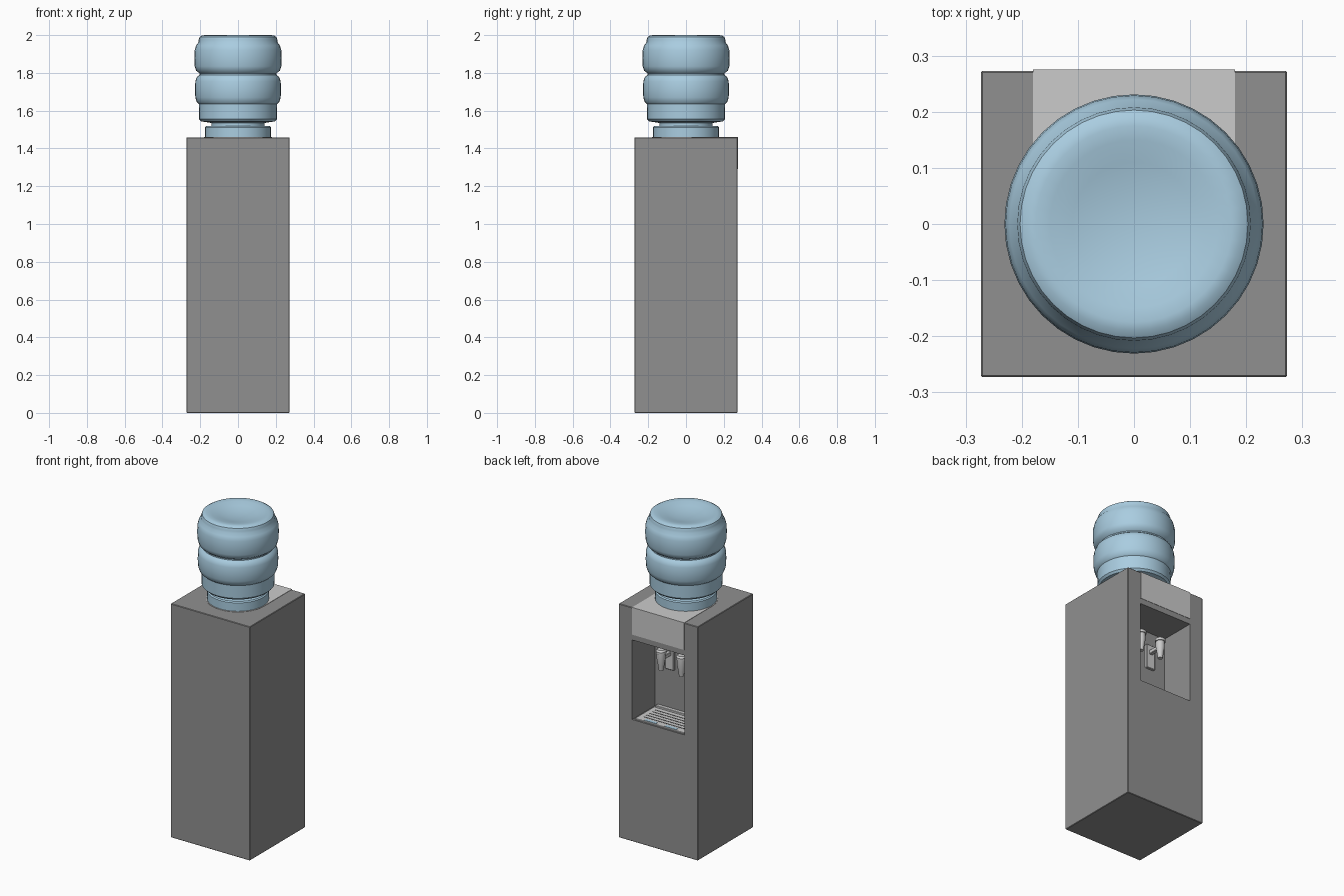
import bpy, bmesh, math
from mathutils import Matrix, Vector

if "Cube" in bpy.data.objects:
    bpy.data.objects.remove(bpy.data.objects["Cube"], do_unlink=True)


def material(name, rgb):
    m = bpy.data.materials.new(name)
    m.use_nodes = True
    m.diffuse_color = (*rgb, 1)
    m.node_tree.nodes["Principled BSDF"].inputs["Base Color"].default_value = (*rgb, 1)
    return m


GREY = material("cabinet grey", (0.28, 0.28, 0.28))
LIGHT = material("light grey", (0.6, 0.6, 0.6))
BLUE = material("water blue", (0.40, 0.61, 0.75))
DARK = material("slot dark grey", (0.12, 0.12, 0.12))


def finish(name, bm, mat, smooth=False):
    bmesh.ops.recalc_face_normals(bm, faces=bm.faces)
    mesh = bpy.data.meshes.new(name)
    bm.to_mesh(mesh)
    bm.free()
    obj = bpy.data.objects.new(name, mesh)
    bpy.context.collection.objects.link(obj)
    mesh.materials.append(mat)
    bpy.ops.object.select_all(action="DESELECT")
    obj.select_set(True)
    bpy.context.view_layer.objects.active = obj
    if smooth:
        bpy.ops.object.shade_smooth_by_angle(angle=math.radians(35))
    return obj


def box(name, low, high, mat, bevel=0):
    bm = bmesh.new()
    low, high = Vector(low), Vector(high)
    bmesh.ops.create_cube(bm, size=1, matrix=Matrix.Translation((low + high) / 2)
                          @ Matrix.Diagonal((*(high - low), 1)))
    if bevel:
        bmesh.ops.bevel(bm, geom=bm.edges[:], offset=bevel, segments=1, affect="EDGES")
    return finish(name, bm, mat)


def lathe(name, profile, mat, x=0, y=0, steps=32):
    bm = bmesh.new()
    verts = [bm.verts.new((r, 0, z)) for r, z in profile]
    edges = [bm.edges.new(pair) for pair in zip(verts, verts[1:])]
    bmesh.ops.spin(bm, geom=verts + edges, cent=(0, 0, 0), axis=(0, 0, 1),
                   angle=math.tau, steps=steps)
    bmesh.ops.remove_doubles(bm, verts=bm.verts, dist=1e-5)
    bmesh.ops.translate(bm, verts=bm.verts, vec=(x, y, 0))
    return finish(name, bm, mat, smooth=True)


HALF = 0.273      # half width of the cabinet
TOP = 1.458       # cabinet height
PANEL = 0.18      # half width of the niche and light panel
BACK = 0.05       # depth position of the niche wall
FLOOR = 0.76      # niche floor height

# Cabinet with a dispensing niche cut into it
cabinet = box("cabinet", (-HALF, -HALF, 0), (HALF, HALF, TOP), GREY, 0.003)
cutter = box("niche_cutter", (-PANEL, BACK, FLOOR), (PANEL, HALF + 0.1, 1.256), GREY)
cutter.hide_render = True
bpy.context.view_layer.objects.active = cabinet
cut = cabinet.modifiers.new("niche", "BOOLEAN")
cut.operation, cut.solver, cut.object = "DIFFERENCE", "EXACT", cutter
bpy.ops.object.modifier_apply(modifier=cut.name)
bpy.data.objects.remove(cutter, do_unlink=True)

# Light panel: round-ended plate on top, folding over the edge
bm = bmesh.new()
outline = [(PANEL, HALF), (-PANEL, HALF)]
outline += [(-PANEL * math.cos(a), -PANEL * math.sin(a))
            for a in (math.pi * i / 20 for i in range(21))]
face = bm.faces.new([bm.verts.new((x, y, TOP - 0.002)) for x, y in outline])
ext = bmesh.ops.extrude_face_region(bm, geom=[face])
bmesh.ops.translate(bm, vec=(0, 0, 0.004),
                    verts=[v for v in ext["geom"] if isinstance(v, bmesh.types.BMVert)])
finish("top_panel", bm, LIGHT)
box("upper_panel", (-PANEL, HALF - 0.002, 1.29), (PANEL, HALF + 0.002, TOP + 0.002), LIGHT)

# Bottle collar and ribbed water bottle with a dished top
lathe("bottle_collar", [(0, 1.455), (0.175, 1.455), (0.175, 1.512), (0.168, 1.518),
                        (0, 1.518)], BLUE)
lathe("water_bottle", [
    (0, 1.51), (0.14, 1.51), (0.14, 1.535), (0.195, 1.543), (0.206, 1.555),
    (0.207, 1.635), (0.218, 1.645), (0.226, 1.67), (0.228, 1.71), (0.226, 1.755),
    (0.218, 1.778), (0.203, 1.79), (0.203, 1.797), (0.222, 1.812), (0.229, 1.835),
    (0.231, 1.88), (0.229, 1.92), (0.222, 1.945), (0.209, 1.962), (0.208, 1.975),
    (0.203, 1.99), (0.19, 1.998), (0.175, 2.0), (0.15, 1.997), (0.11, 1.987),
    (0.06, 1.977), (0, 1.974)], BLUE, steps=40)

# Twin taps with mounting blocks and spouts
for side, x in (("left", 0.07), ("right", -0.07)):
    box(side + "_tap_mount", (x - 0.03, BACK - 0.005, 1.02), (x + 0.03, BACK + 0.015, 1.17),
        LIGHT, 0.003)
    box(side + "_tap_arm", (x - 0.012, BACK, 1.11), (x + 0.012, 0.145, 1.135), LIGHT, 0.003)
    lathe(side + "_tap_spout", [(0, 1.05), (0.014, 1.05), (0.018, 1.08), (0.025, 1.12),
                                (0.025, 1.155), (0, 1.155)], LIGHT, x, 0.145, 20)
    lathe(side + "_tap_cap", [(0, 1.155), (0.03, 1.155), (0.03, 1.17), (0.022, 1.18),
                              (0, 1.18)], LIGHT, x, 0.145, 20)

# Drip tray with slots and a raised rear ledge
box("drip_tray", (-0.17, BACK, FLOOR - 0.005), (0.17, 0.262, FLOOR + 0.006), LIGHT, 0.002)
box("tray_ledge", (-0.16, BACK, FLOOR), (0.16, BACK + 0.025, FLOOR + 0.018), LIGHT, 0.002)
for i in range(5):
    y = 0.1 + i * 0.028
    box(f"tray_slot_{i + 1}", (-0.14, y, FLOOR + 0.005), (0.14, y + 0.008, FLOOR + 0.007), DARK)
for side, x in (("left", 0.07), ("right", -0.07)):
    box(side + "_tray_marker", (x - 0.04, 0.235, FLOOR + 0.005),
        (x + 0.04, 0.255, FLOOR + 0.008), BLUE)
